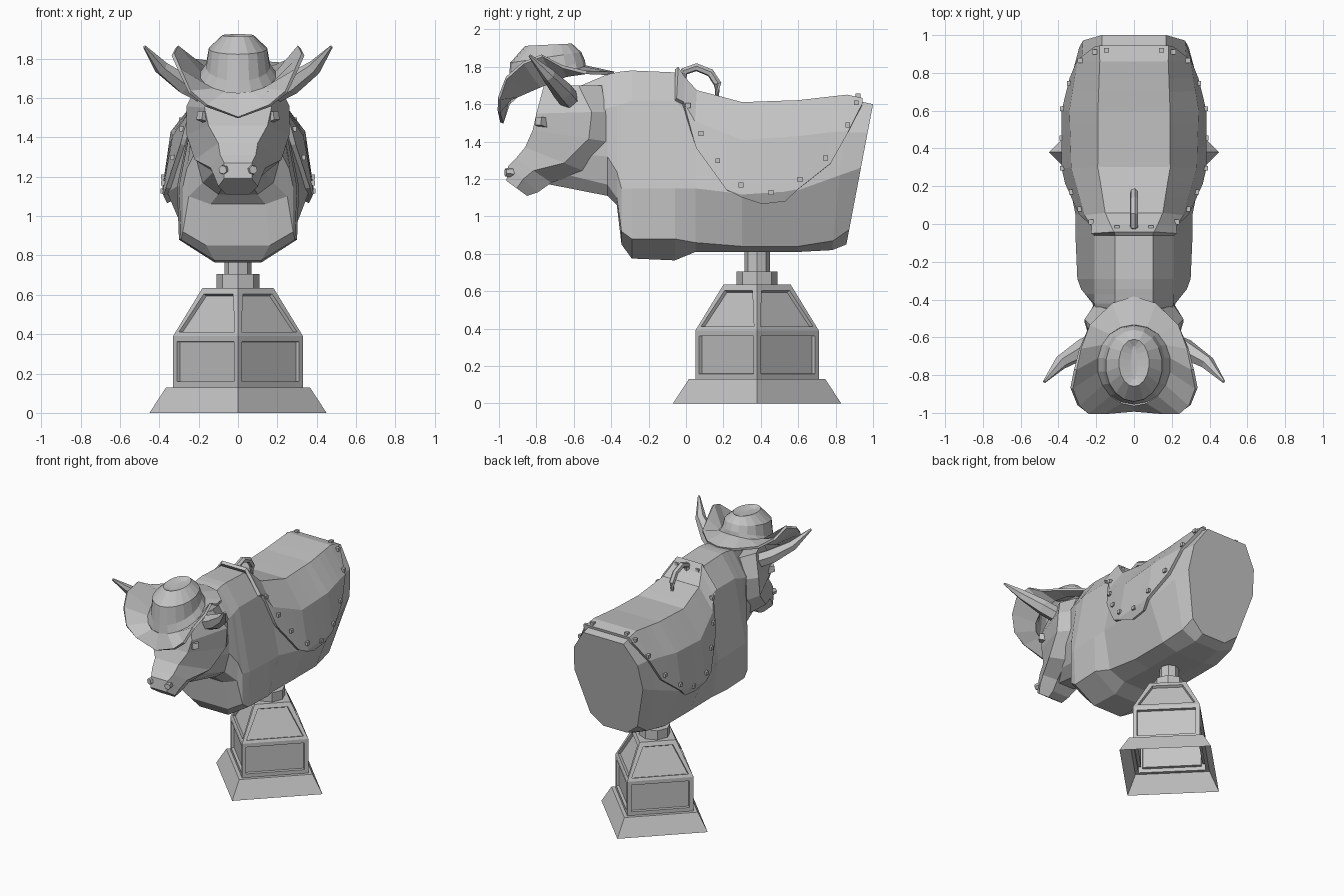
import bpy, bmesh
from math import sin, cos, pi
from mathutils import Vector

old = bpy.data.objects.get("Cube")
if old:
    bpy.data.objects.remove(old, do_unlink=True)

grey = bpy.data.materials.new("plain grey")
grey.use_nodes = True
COLOUR = (0.55, 0.55, 0.55, 1)
grey.diffuse_color = COLOUR
grey.node_tree.nodes["Principled BSDF"].inputs["Base Color"].default_value = COLOUR


def finish(bm, name):
    bmesh.ops.remove_doubles(bm, verts=bm.verts, dist=0.0005)
    bmesh.ops.recalc_face_normals(bm, faces=bm.faces)
    mesh = bpy.data.meshes.new(name)
    bm.to_mesh(mesh)
    bm.free()
    mesh.materials.append(grey)
    ob = bpy.data.objects.new(name, mesh)
    bpy.context.scene.collection.objects.link(ob)
    return ob


def loft(rings, closed=True, start=True, end=True):
    """Skin a list of point rings, with optional end caps."""
    bm = bmesh.new()
    rows = [[bm.verts.new(p) for p in ring] for ring in rings]
    n = len(rows[0])
    for a, b in zip(rows, rows[1:]):
        for i in range(n if closed else n - 1):
            j = (i + 1) % n
            bm.faces.new((a[i], a[j], b[j], b[i]))
    if start:
        bm.faces.new(rows[0])
    if end:
        bm.faces.new(rows[-1])
    return bm


def mirrored(half):
    """Complete a half profile across x = 0."""
    return half + [(-x, y, z) for x, y, z in reversed(half) if x > 0]


def tube(name, path, radii, sides):
    pts = [Vector(p) for p in path]
    rings = []
    for i, p in enumerate(pts):
        t = pts[min(i + 1, len(pts) - 1)] - pts[max(i - 1, 0)]
        q = t.to_track_quat('Z', 'Y')
        rings.append([p + q @ Vector((radii[i] * cos(2 * pi * k / sides + pi / 4),
                                      radii[i] * sin(2 * pi * k / sides + pi / 4), 0))
                      for k in range(sides)])
    return finish(loft(rings), name)


def thicken(ob, amount, offset):
    m = ob.modifiers.new("thickness", 'SOLIDIFY')
    m.thickness, m.offset = amount, offset


# Pedestal: a square turned on its corner, hollow, with framed sunken panels
PY = 0.38
levels = [(.45, 0), (.365, .13), (.33, .13), (.33, .39), (.18, .635)]
bm = loft([[(r * cos(k * pi / 2), PY + r * sin(k * pi / 2), z) for k in range(4)]
           for r, z in levels], start=False)
bmesh.ops.recalc_face_normals(bm, faces=bm.faces)
panels = [f for f in bm.faces if f.calc_center_median().z > .2 and abs(f.normal.z) < .9]
bmesh.ops.inset_individual(bm, faces=panels, thickness=.04, depth=0)
bmesh.ops.inset_individual(bm, faces=panels, thickness=.003, depth=-.02)
finish(bm, "pedestal")
tube("pole_collar", [(0, PY, .63), (0, PY, .705)], [.11, .11], 8)
tube("pole", [(0, PY, .7), (0, PY, .87)], [.068, .068], 8)

# Body: y, lean, then half profile as (x, z) from top to bottom
SECTIONS = [
    (1.0, .19, [(.17, 1.60), (.27, 1.45), (.29, 1.26), (.20, .93), (.10, .85)]),
    (.86, .1, [(.17, 1.63), (.28, 1.45), (.32, 1.22), (.22, .87), (.10, .82)]),
    (.60, 0, [(.18, 1.60), (.32, 1.42), (.36, 1.14), (.24, .84), (.12, .81)]),
    (.30, 0, [(.18, 1.59), (.31, 1.40), (.36, 1.12), (.24, .84), (.12, .81)]),
    (.05, 0, [(.14, 1.655), (.24, 1.50), (.31, 1.15), (.26, .86), (.13, .81)]),
    (-.06, 0, [(.10, 1.77), (.21, 1.62), (.31, 1.15), (.30, .88), (.12, .765)]),
    (-.29, 0, [(.10, 1.78), (.21, 1.62), (.30, 1.15), (.29, .88), (.12, .775)]),
    (-.345, 0, [(.10, 1.775), (.21, 1.60), (.28, 1.15), (.28, .92), (.16, .85)]),
    (-.37, 0, [(.10, 1.77), (.21, 1.59), (.26, 1.24), (.25, 1.10), (.14, 1.06)]),
    (-.42, 0, [(.10, 1.76), (.21, 1.58), (.22, 1.32), (.18, 1.17), (.10, 1.11)]),
    (-.75, 0, [(.08, 1.62), (.13, 1.50), (.12, 1.35), (.10, 1.25), (.06, 1.175)])]
body = [[(x, y + lean * (z - 1.6), z) for x, z in prof] for y, lean, prof in SECTIONS]
finish(loft([mirrored(half) for half in body]), "body")


def corner(j, y):
    """Point where profile corner j crosses the given y."""
    path = [half[j] for half in body]
    for a, b in zip(path, path[1:]):
        if a[1] >= y >= b[1]:
            return Vector(a).lerp(Vector(b), (a[1] - y) / (a[1] - b[1]))
    return Vector((path[0][0], y, path[0][2]))


def surface(y, z):
    """Point on the left flank at the given y and z."""
    pts = [corner(j, y) for j in range(5)]
    for a, b in zip(pts, pts[1:]):
        if a.z >= z >= b.z:
            return a.lerp(b, (a.z - z) / (a.z - b.z))
    return pts[0]


# Saddle cloth draped over the back, with a scalloped lower edge
EDGE = [(-.06, 1.62), (-.02, 1.6), (.06, 1.36), (.22, 1.14), (.405, 1.075),
        (.53, 1.09), (.77, 1.28), (.94, 1.59)]


def edge_height(y):
    for (y0, z0), (y1, z1) in zip(EDGE, EDGE[1:]):
        if y <= y1:
            return z0 + (z1 - z0) * (y - y0) / (y1 - y0)
    return EDGE[-1][1]


rows = []
for y in sorted([e[0] for e in EDGE] + [.05, .14, .3, .6, .7, .86]):
    low = edge_height(y)
    half = [corner(j, y) if corner(j, y).z > low else surface(y, low) for j in range(3)]
    half.append(surface(y, low))
    if y < -.05:
        half[0].z += .015
    rows.append([tuple(p) for p in reversed(half)]
                + [(-p.x, p.y, p.z) for p in half])
cloth = finish(loft(rows, closed=False, start=False, end=False), "saddle_cloth")
thicken(cloth, .024, 1)

# Studs along the cloth edge
studs = [surface(y, z) + Vector((.026, 0, .008)) for y, z in (
    (.01, 1.585), (.08, 1.435), (.17, 1.29), (.295, 1.16), (.455, 1.12),
    (.61, 1.19), (.745, 1.305), (.865, 1.48), (.91, 1.6))]
studs += [Vector((.09, -.02, corner(0, -.02).z + .026)),
          Vector((.145, .92, corner(0, .92).z + .026))]
bm = bmesh.new()
for p in studs:
    for side in (1, -1):
        made = bmesh.ops.create_cube(bm, size=.026)["verts"]
        bmesh.ops.translate(bm, verts=made, vec=(p.x * side, p.y, p.z))
finish(bm, "cloth_studs")

# Hand grip
tube("hand_grip", [(0, -.02, 1.72), (0, -.01, 1.775), (0, .055, 1.798), (0, .13, 1.768),
                   (0, .168, 1.71), (0, .165, 1.6)], [.022] * 6, 6)

# Head: front point, back point, front, middle and back half widths, middle position
HEAD = [((-.76, 1.70), (-.45, 1.70), .12, .19, .14, .6),
        ((-.80, 1.55), (-.43, 1.56), .17, .262, .21, .8),
        ((-.82, 1.46), (-.42, 1.40), .15, .262, .21, .75),
        ((-.86, 1.37), (-.54, 1.24), .10, .22, .15, .65),
        ((-.91, 1.31), (-.72, 1.18), .09, .14, .09, .5),
        ((-.95, 1.27), (-.79, 1.13), .07, .12, .07, .5),
        ((-.96, 1.19), (-.85, 1.11), .07, .10, .06, .5)]
rings = []
for (fy, fz), (by, bz), wf, wm, wb, t in HEAD:
    rings.append(mirrored([(wf, fy, fz), (wm, fy + (by - fy) * t, fz + (bz - fz) * t),
                           (wb, by, bz)]))
finish(loft(rings), "head")

# Paired head parts
for side, s in (("left", 1), ("right", -1)):
    tube(side + "_horn", [(s * .17, -.62, 1.62), (s * .27, -.66, 1.67), (s * .39, -.735, 1.755),
                          (s * .475, -.835, 1.86)], [.055, .055, .038, .008], 6)
    tube(side + "_eye", [(s * .15, -.75, 1.50), (s * .195, -.79, 1.51)], [.04, .03], 4)
    tube(side + "_nostril", [(s * .06, -.91, 1.235), (s * .078, -.965, 1.235)], [.032, .022], 6)

# Hat: drooping front, curled sides
rim = mirrored([(0, -.985, 1.50), (.16, -1.0, 1.56), (.245, -1.0, 1.63), (.295, -.96, 1.74),
                (.33, -.87, 1.82), (.31, -.77, 1.86), (.285, -.66, 1.80),
                (.235, -.535, 1.77), (.115, -.42, 1.765), (0, -.385, 1.765)])
N = len(rim)


def oval(cy, rx, ry, z, slope):
    return [(rx * sin(2 * pi * k / N), cy - ry * cos(2 * pi * k / N),
             z - slope * ry * cos(2 * pi * k / N)) for k in range(N)]


base = oval(-.745, .20, .21, 1.71, .42)
brim = finish(loft([base, rim], start=False, end=False), "hat_brim")
thicken(brim, .018, 0)
crown = [base, oval(-.745, .165, .205, 1.76, .36), oval(-.75, .15, .19, 1.85, .15),
         oval(-.735, .08, .125, 1.918, .05), oval(-.735, .015, .09, 1.9, .05)]
finish(loft(crown, start=False), "hat_crown")
